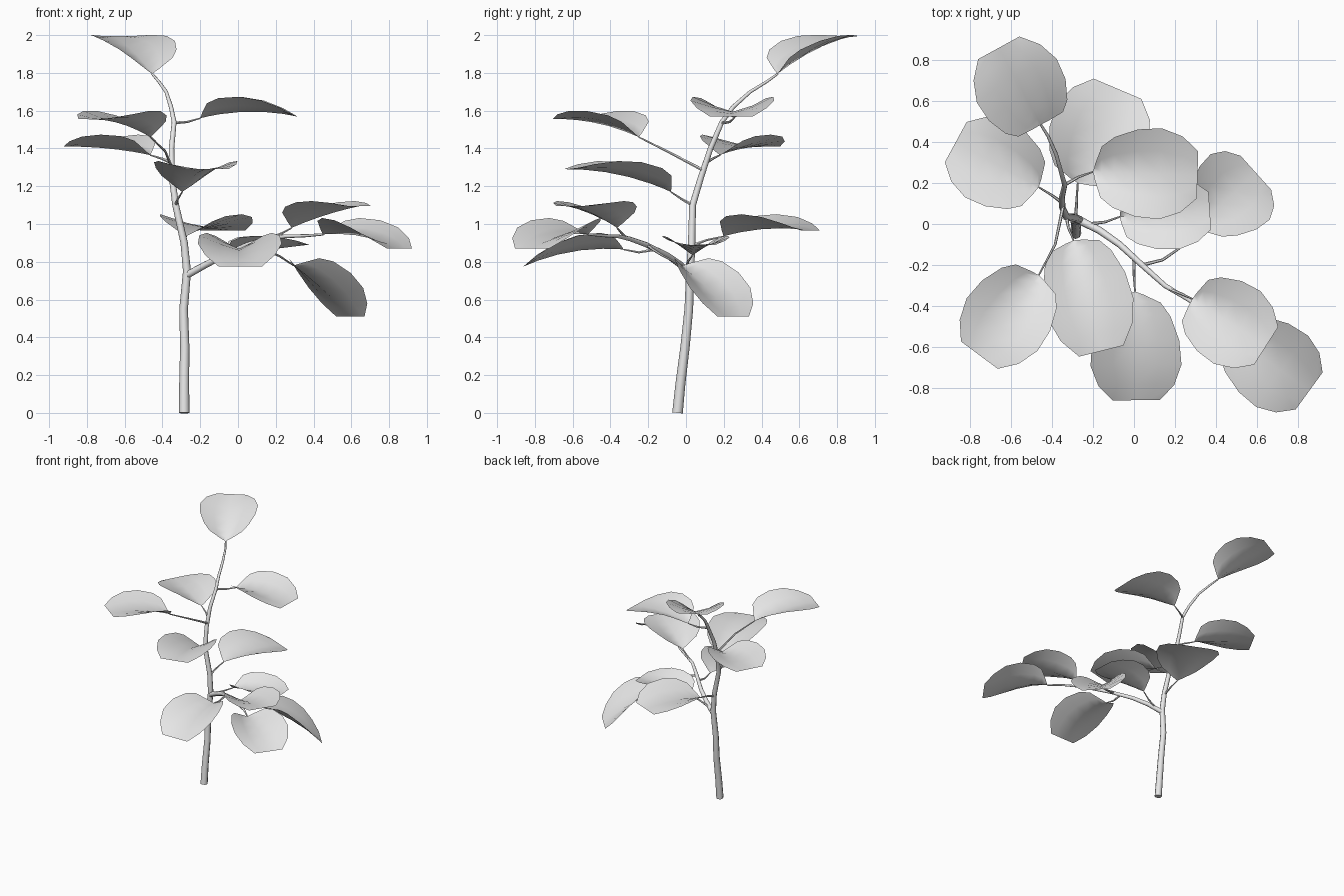
import bpy, bmesh, math
from mathutils import Vector

gray = bpy.data.materials.new("light gray")
gray.diffuse_color = (0.8, 0.8, 0.8, 1)


def finish(name, bm, angle):
    me = bpy.data.meshes.new(name)
    bm.to_mesh(me)
    bm.free()
    ob = bpy.data.objects.new(name, me)
    bpy.context.collection.objects.link(ob)
    me.materials.append(gray)
    bpy.ops.object.select_all(action='DESELECT')
    ob.select_set(True)
    bpy.context.view_layer.objects.active = ob
    bpy.ops.object.shade_smooth_by_angle(angle=math.radians(angle))


def tube(name, pts, r0, r1, sides=8):
    """Tapered tube along a path, closed at both ends."""
    pts = [Vector(p) for p in pts]
    bm = bmesh.new()
    rings = []
    for i, p in enumerate(pts):
        d = (pts[min(i + 1, len(pts) - 1)] - pts[max(i - 1, 0)]).normalized()
        ref = Vector((0, 1, 0)) if name == "main_stem" else Vector((0, 0, 1))
        a = d.cross(ref).normalized()
        b = d.cross(a)
        r = r0 + (r1 - r0) * i / (len(pts) - 1)
        rings.append([bm.verts.new(p + r * (math.cos(t) * a + math.sin(t) * b))
                      for t in (2 * math.pi * k / sides for k in range(sides))])
    for A, B in zip(rings, rings[1:]):
        for k in range(sides):
            m = (k + 1) % sides
            bm.faces.new((A[k], A[m], B[m], B[k]))
    bm.faces.new(rings[0])
    bm.faces.new(rings[-1])
    bmesh.ops.recalc_face_normals(bm, faces=bm.faces)
    finish(name, bm, 50)


# Leaf rows: position along midrib, half width, edge lift
ROWS = [(0.02, 0.04, 0.022), (0.08, 0.125, 0.07), (0.2, 0.172, 0.085),
        (0.42, 0.213, 0.08), (0.65, 0.222, 0.06), (0.85, 0.185, 0.03),
        (1.0, 0.115, 0.0)]
COLS = (-1, -0.5, 0, 0.5, 1)


def leaf(name, base, tip, arch=0.03, width=1.0):
    """Cupped blade that is folded at the base and flat at its blunt tip."""
    base, tip = Vector(base), Vector(tip)
    axis = (tip - base).normalized()
    side = axis.cross(Vector((0, 0, 1))).normalized()
    n = side.cross(axis)
    bm = bmesh.new()
    start = bm.verts.new(base)
    prev = None
    for t, w, lift in ROWS:
        mid = base.lerp(tip, t) + n * arch * 4 * t * (1 - t)
        row = [bm.verts.new(mid + side * u * w * width + n * lift * abs(u) ** 1.2)
               for u in COLS]
        for k in range(len(COLS) - 1):
            if prev:
                bm.faces.new((prev[k], prev[k + 1], row[k + 1], row[k]))
            else:
                bm.faces.new((start, row[k + 1], row[k]))
        prev = row
    finish(name, bm, 60)


# Main stem
tube("main_stem", [
    (-0.285, -0.045, 0), (-0.285, -0.03, 0.15), (-0.282, -0.005, 0.35),
    (-0.288, 0.015, 0.55), (-0.27, 0.022, 0.75), (-0.285, 0.03, 0.9),
    (-0.33, 0.035, 1.1), (-0.35, 0.08, 1.25), (-0.352, 0.13, 1.4),
    (-0.338, 0.19, 1.54), (-0.355, 0.25, 1.62), (-0.38, 0.34, 1.7),
    (-0.42, 0.43, 1.755), (-0.455, 0.485, 1.795)], 0.028, 0.006)

# Side branch
tube("side_branch", [
    (-0.27, 0.02, 0.73), (-0.17, -0.03, 0.785), (-0.07, -0.1, 0.835),
    (0.05, -0.21, 0.89), (0.15, -0.3, 0.922), (0.25, -0.36, 0.935),
    (0.36, -0.43, 0.938), (0.45, -0.52, 0.945)], 0.02, 0.006)

# Leaves: name, stalk path ending at the blade base, blade tip, arch, width
LEAVES = [
    ("top_leaf", [(-0.455, 0.485, 1.795)], (-0.66, 0.86, 1.995), 0.02, 1.0),
    ("upper_right_leaf", [(-0.34, 0.19, 1.535), (-0.27, 0.23, 1.54), (-0.2, 0.255, 1.56)],
     (0.31, 0.24, 1.57), 0.03, 1.0),
    ("upper_front_leaf", [(-0.345, 0.09, 1.285), (-0.385, -0.1, 1.385), (-0.465, -0.25, 1.46)],
     (-0.755, -0.64, 1.555), 0.02, 0.97),
    ("upper_left_leaf", [(-0.345, 0.1, 1.32), (-0.4, 0.14, 1.345), (-0.465, 0.18, 1.365)],
     (-0.87, 0.4, 1.41), 0.01, 0.97),
    ("middle_front_leaf", [(-0.33, 0.035, 1.1), (-0.32, -0.02, 1.13), (-0.295, -0.08, 1.17)],
     (-0.16, -0.62, 1.29), 0.03, 0.97),
    ("middle_back_leaf", [(-0.285, 0.03, 0.885), (-0.28, 0.11, 0.915), (-0.275, 0.2, 0.935)],
     (-0.08, 0.66, 0.965), 0.025, 1.1),
    ("branch_upper_leaf", [(0.17, -0.315, 0.925), (0.23, -0.34, 0.95), (0.285, -0.365, 0.98)],
     (0.645, -0.595, 1.095), 0.01, 0.95),
    ("branch_end_leaf", [(0.45, -0.52, 0.945)], (0.855, -0.815, 0.87), 0.028, 0.97),
    ("branch_front_leaf", [(0.0, -0.165, 0.865), (0.0, -0.25, 0.85), (0.005, -0.33, 0.865)],
     (0.012, -0.86, 0.775), 0.035, 1.0),
    ("branch_drooping_leaf", [(0.04, -0.2, 0.885), (0.14, -0.175, 0.865),
                              (0.22, -0.12, 0.83), (0.295, -0.02, 0.78)],
     (0.595, 0.25, 0.51), 0.01, 0.97),
    ("branch_inner_leaf", [(-0.22, 0.0, 0.76), (-0.14, 0.01, 0.80), (-0.07, 0.035, 0.835)],
     (0.37, 0.065, 0.89), 0.0, 0.8),
]
for name, path, tip, arch, width in LEAVES:
    if len(path) > 1:
        tube(name + "_stalk", path, 0.009, 0.004, 6)
    leaf(name, path[-1], tip, arch, width)
